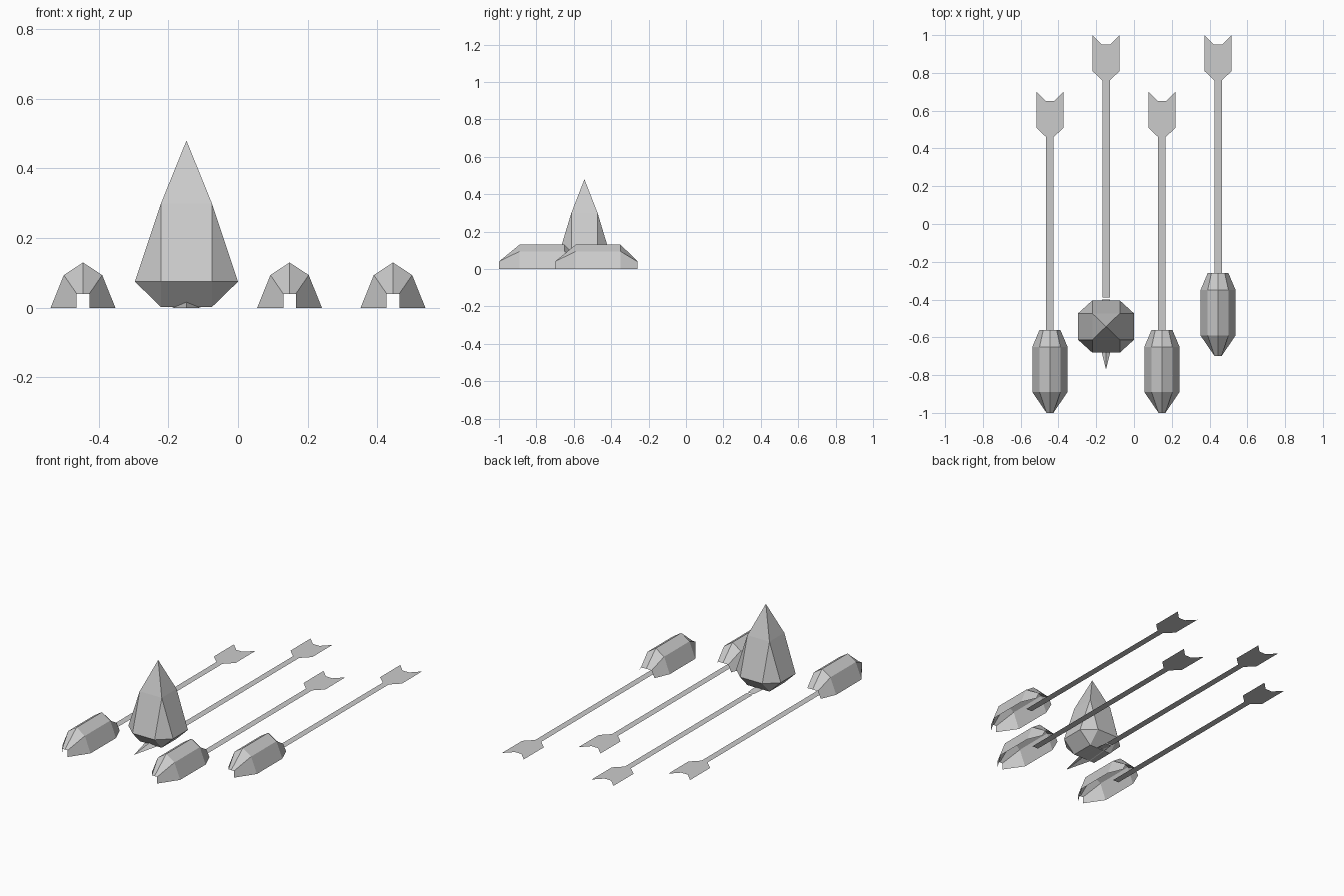
import bpy
import bmesh

cube = bpy.data.objects.get("Cube")
if cube:
    bpy.data.objects.remove(cube, do_unlink=True)

grey = bpy.data.materials.new("stone grey")
grey.use_nodes = True
grey.diffuse_color = (0.6, 0.6, 0.6, 1)
grey.node_tree.nodes["Principled BSDF"].inputs["Base Color"].default_value = (0.6, 0.6, 0.6, 1)


def make_object(name, bm, location):
    mesh = bpy.data.meshes.new(name)
    bm.to_mesh(mesh)
    bm.free()
    mesh.materials.append(grey)
    obj = bpy.data.objects.new(name, mesh)
    obj.location = location
    bpy.context.collection.objects.link(obj)
    return obj


def mirrored(half):
    """Close a right-hand half outline with its mirror image."""
    return half + [(-p[0],) + tuple(p[1:]) for p in reversed(half) if p[0] > 0]


def arrow_shaft(name, x, tail):
    """Flat shaft with a notched tail, drawn as one outline."""
    half = [(0.02, -1.39), (0.02, -0.24), (0.072, -0.19), (0.072, 0), (0.022, -0.05)]
    bm = bmesh.new()
    bm.faces.new([bm.verts.new((px, py, 0)) for px, py in mirrored(half)])
    make_object(name, bm, (x, tail, 0))


def lying_head(name, x, front):
    """Open-bottomed faceted shell: half sections lofted front to back."""
    body = [(0.093, 0), (0.055, 0.094), (0, 0.13)]
    sections = [
        (0.0, [(0.018, 0), (0.018, 0.04), (0, 0.04)]),
        (0.11, body),
        (0.35, body),
        (0.44, [(0.055, 0), (0.035, 0.04), (0, 0.042)]),
    ]
    bm = bmesh.new()
    rings = [[bm.verts.new((px, y, pz)) for px, pz in mirrored(half)]
             for y, half in sections]
    for a, b in zip(rings, rings[1:]):
        for i in range(len(a) - 1):
            bm.faces.new((a[i], a[i + 1], b[i + 1], b[i]))
    make_object(name, bm, (x, front, 0))


def standing_crystal(name, x, y):
    """Square ends joined to an octagonal girdle, with a pointed top."""
    bm = bmesh.new()
    sx, sy, wx, wy = 0.073, 0.07, 0.148, 0.138
    apex = bm.verts.new((0, 0, 0.48))
    corners = [(1, -1), (1, 1), (-1, 1), (-1, -1)]
    top = [bm.verts.new((sx * i, sy * j, 0.3)) for i, j in corners]
    base = [bm.verts.new((sx * i, sy * j, 0.002)) for i, j in corners]
    along_y = [bm.verts.new((sx * i, wy * j, 0.075)) for i, j in corners]
    along_x = [bm.verts.new((wx * i, sy * j, 0.075)) for i, j in corners]
    for k in range(4):
        n = (k + 1) % 4
        girdle = along_x if k % 2 == 0 else along_y
        bm.faces.new((top[k], top[n], apex))
        for square in (top, base):
            bm.faces.new((girdle[k], girdle[n], square[n], square[k]))
            bm.faces.new((along_x[k], along_y[k], square[k]))
    bm.faces.new(base)
    bmesh.ops.recalc_face_normals(bm, faces=bm.faces)
    make_object(name, bm, (x, y, 0))


def spike_head(name, x, tip):
    """Low pointed head with a raised ridge."""
    bm = bmesh.new()
    rim = [bm.verts.new((px, py, 0)) for px, py in
           [(0, 0), (0.04, 0.16), (0.02, 0.37), (-0.02, 0.37), (-0.04, 0.16)]]
    peak = bm.verts.new((0, 0.16, 0.018))
    for i, v in enumerate(rim):
        bm.faces.new((v, rim[(i + 1) % len(rim)], peak))
    make_object(name, bm, (x, tip, 0))


# Four arrows side by side, alternately staggered
places = [("right", -0.445, 0.7), ("inner_right", -0.148, 1.0),
          ("inner_left", 0.148, 0.7), ("left", 0.445, 1.0)]
for side, x, tail in places:
    arrow_shaft(side + "_arrow_shaft", x, tail)
    if side == "inner_right":
        spike_head(side + "_arrow_spike", x, -0.77)
    else:
        lying_head(side + "_arrow_head", x, tail - 1.7)

# Upright crystal over the spiked arrow
standing_crystal("standing_crystal", -0.148, -0.543)
